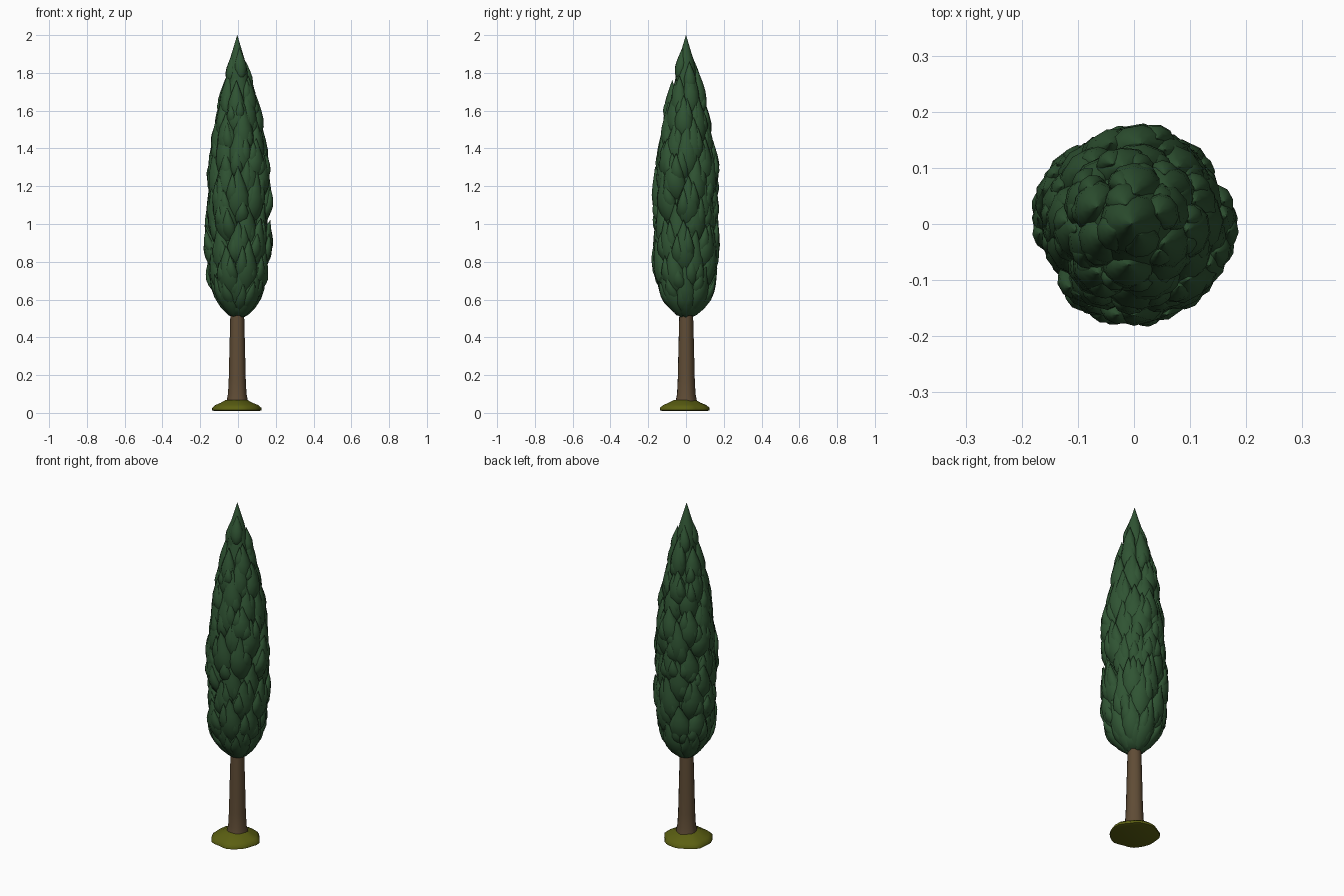
import bpy, bmesh, math, random
from mathutils import Vector

if "Cube" in bpy.data.objects:
    bpy.data.objects.remove(bpy.data.objects["Cube"])

random.seed(7)


def material(name, rgb):
    m = bpy.data.materials.new(name)
    m.diffuse_color = (*rgb, 1)
    m.use_nodes = True
    m.node_tree.nodes["Principled BSDF"].inputs["Base Color"].default_value = m.diffuse_color
    return m


GREEN = material("dark_green", (0.029, 0.088, 0.033))
BROWN = material("bark_brown", (0.115, 0.072, 0.036))
MOSS = material("moss_green", (0.105, 0.115, 0.006))

# Crown outline: height, radius
OUTLINE = [(0.50, 0.045), (0.54, 0.10), (0.60, 0.145), (0.70, 0.175), (0.85, 0.18),
           (1.10, 0.182), (1.30, 0.175), (1.45, 0.15), (1.60, 0.122), (1.75, 0.085),
           (1.87, 0.045), (2.0, 0.0)]


def crown_radius(z):
    for (z0, r0), (z1, r1) in zip(OUTLINE, OUTLINE[1:]):
        if z <= z1:
            return r0 + (r1 - r0) * max(0, (z - z0) / (z1 - z0))
    return 0.0


def loft(bm, rings, sides, angle=0.0, wobble=None):
    """Skin through rings of (centre, radial radius, tangential radius)."""
    u = Vector((math.cos(angle), math.sin(angle), 0))
    v = Vector((-math.sin(angle), math.cos(angle), 0))
    loops = []
    for c, ru, rv in rings:
        loop = []
        for i in range(sides):
            a = 2 * math.pi * i / sides
            k = wobble(a) if wobble else 1
            loop.append(bm.verts.new(Vector(c) + u * (ru * k * math.cos(a)) + v * (rv * k * math.sin(a))))
        loops.append(loop)
    for a, b in zip(loops, loops[1:]):
        for i in range(sides):
            j = (i + 1) % sides
            bm.faces.new((a[i], a[j], b[j], b[i]))
    bm.faces.new(loops[0][::-1])
    bm.faces.new(loops[-1])


def finish(bm, name, mat, degrees):
    me = bpy.data.meshes.new(name)
    bm.to_mesh(me)
    bm.free()
    ob = bpy.data.objects.new(name, me)
    bpy.context.collection.objects.link(ob)
    me.materials.append(mat)
    bpy.ops.object.select_all(action='DESELECT')
    ob.select_set(True)
    bpy.context.view_layer.objects.active = ob
    bpy.ops.object.shade_smooth_by_angle(angle=math.radians(degrees))
    return ob


TEARDROP = [(0, 0.04), (0.06, 0.42), (0.18, 0.8), (0.35, 1.0), (0.52, 0.9),
            (0.68, 0.64), (0.84, 0.32), (1, 0.01)]


def tuft(bm, angle, z, length, width, push=1.0):
    """Pointed leaf clump that bulges out to the crown outline."""
    out = Vector((math.cos(angle), math.sin(angle), 0))
    zm, zt = z + length * 0.42, z + length
    r0 = crown_radius(z) * 0.55
    rm = max(0.0, crown_radius(zm) * push - width * 0.8)
    rt = max(0.0, crown_radius(zt) * push * 0.93)
    ctrl = 2 * rm - 0.5 * (r0 + rt)
    rings = []
    for t, k in TEARDROP:
        r = (1 - t) ** 2 * r0 + 2 * t * (1 - t) * ctrl + t * t * rt
        c = out * r
        c.z = z + t * length
        rings.append((c, width * k * 0.85, width * k))
    loft(bm, rings, 10, angle)


# Foliage: solid core, staggered rings of tufts, pointed tip
bm = bmesh.new()
core = [((0, 0, z), crown_radius(z) * 0.74, crown_radius(z) * 0.74)
        for z in [0.515, 0.55, 0.6, 0.7, 0.85, 1.1, 1.3, 1.5, 1.7, 1.85]]
loft(bm, core, 16)
z, row = 0.51, 0
while z < 1.66:
    R = crown_radius(z + 0.12)
    width = 0.022 + 0.24 * R
    count = max(4, round(2 * math.pi * R * 0.8 / (width * 1.75)))
    for i in range(count):
        a = 2 * math.pi * (i + 0.5 * (row % 2)) / count + random.uniform(-0.13, 0.13)
        zz = max(0.505, z + random.uniform(-0.03, 0.03))
        length = random.uniform(0.25, 0.33) * (0.65 + 0.35 * R / 0.18)
        push = random.uniform(0.9, 1.03)
        tuft(bm, a, zz, length, width, push)
        # smaller side leaves
        for s in (-1, 1):
            tuft(bm, a + s * random.uniform(0.35, 0.6) * width / R,
                 max(0.51, zz + random.uniform(-0.02, 0.08)), length * random.uniform(0.5, 0.75),
                 width * 0.58, push * random.uniform(0.95, 1.02))
    z += 0.115
    row += 1
loft(bm, [((-0.004, 0, 1.62 + 0.38 * t), 0.058 * k, 0.058 * k) for t, k in TEARDROP], 12)
for i in range(4):
    tuft(bm, i * math.pi / 2 + 0.4, 1.69 + 0.025 * i, 0.17, 0.034)
finish(bm, "foliage", GREEN, 50)

# Trunk: tapered, flared at the foot
bm = bmesh.new()
loft(bm, [((-0.004, 0, z), r, r) for z, r in
          [(0.015, 0.066), (0.06, 0.057), (0.10, 0.049), (0.18, 0.045), (0.35, 0.041), (0.50, 0.037), (0.62, 0.034)]],
     16, wobble=lambda a: 1 + 0.03 * math.sin(5 * a))
finish(bm, "trunk", BROWN, 50)

# Mossy mound around the foot
bm = bmesh.new()
loft(bm, [((-0.009, -0.007, z), r, r) for z, r in
          [(0.01, 0.118), (0.014, 0.131), (0.027, 0.130), (0.042, 0.112), (0.054, 0.083), (0.068, 0.058), (0.072, 0.02)]],
     28, wobble=lambda a: 1 + 0.025 * math.sin(5 * a + 1) + 0.02 * math.sin(8 * a))
finish(bm, "moss_mound", MOSS, 50)
